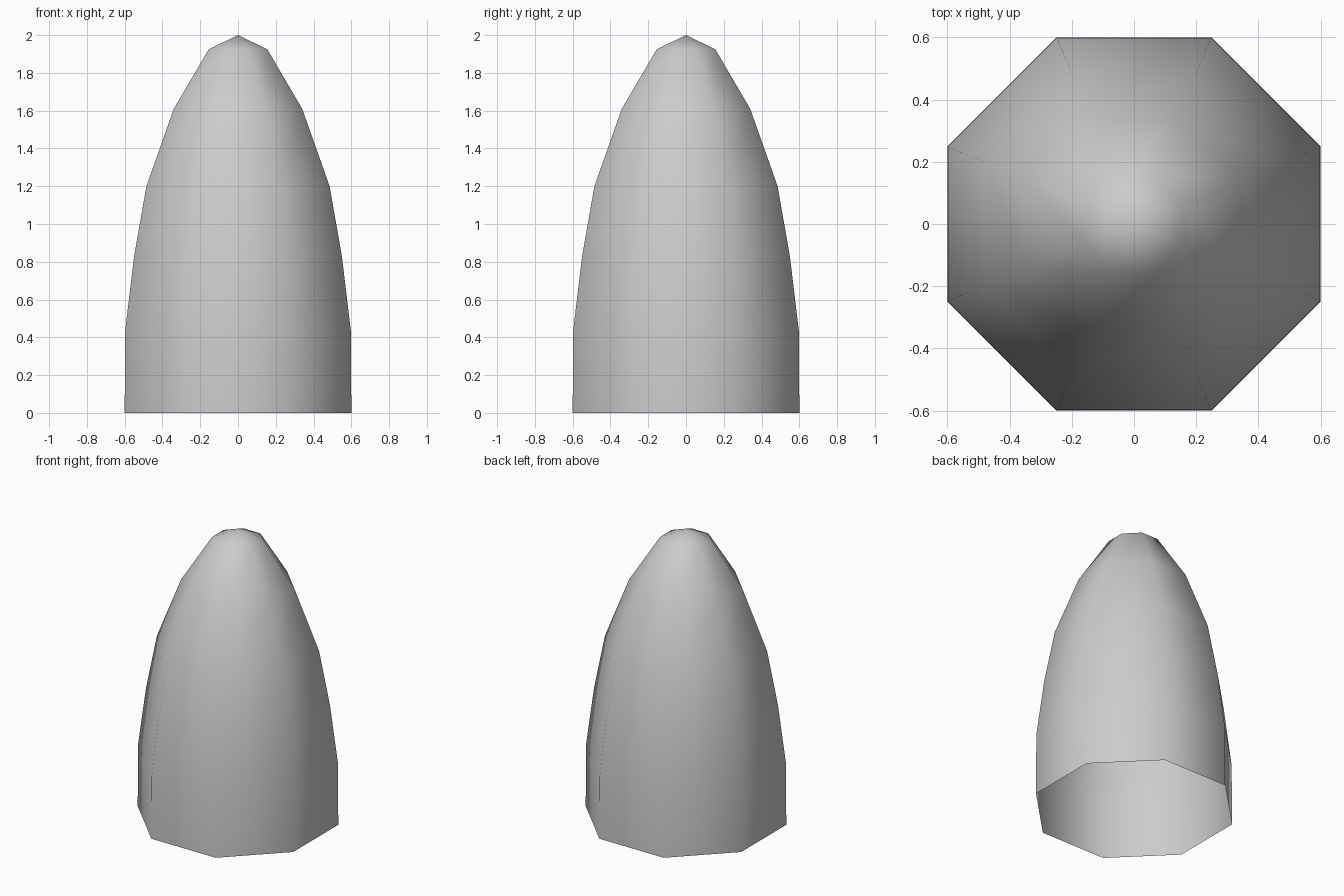
import bpy, bmesh, math

cube = bpy.data.objects.get("Cube")
if cube:
    bpy.data.objects.remove(cube, do_unlink=True)

SIDES = 8
# Half-width across the flats and height, from the open rim to the last ring
PROFILE = [(0.6, 0), (0.598, 0.43), (0.55, 0.83), (0.485, 1.2), (0.34, 1.61), (0.155, 1.925)]
TIP_HEIGHT = 2.0


def ring(bm, half_width, z):
    """Octagon with flat sides facing the axes."""
    radius = half_width / math.cos(math.pi / SIDES)
    angles = [(i + 0.5) * math.tau / SIDES for i in range(SIDES)]
    return [bm.verts.new((radius * math.cos(a), radius * math.sin(a), z)) for a in angles]


# Hollow pointed shell, open at the bottom
bm = bmesh.new()
rings = [ring(bm, w, z) for w, z in PROFILE]
tip = bm.verts.new((0, 0, TIP_HEIGHT))
for i in range(SIDES):
    j = (i + 1) % SIDES
    for low, high in zip(rings, rings[1:]):
        bm.faces.new((low[i], low[j], high[j], high[i]))
    bm.faces.new((rings[-1][i], rings[-1][j], tip))
for face in bm.faces:
    face.smooth = True

mesh = bpy.data.meshes.new("nose_cone_shell")
bm.to_mesh(mesh)
bm.free()
shell = bpy.data.objects.new("nose_cone_shell", mesh)
bpy.context.collection.objects.link(shell)

# Plain grey
grey = bpy.data.materials.new("light_grey")
grey.use_nodes = True
colour = (0.6, 0.6, 0.6, 1)
grey.diffuse_color = colour
grey.node_tree.nodes["Principled BSDF"].inputs["Base Color"].default_value = colour
mesh.materials.append(grey)
